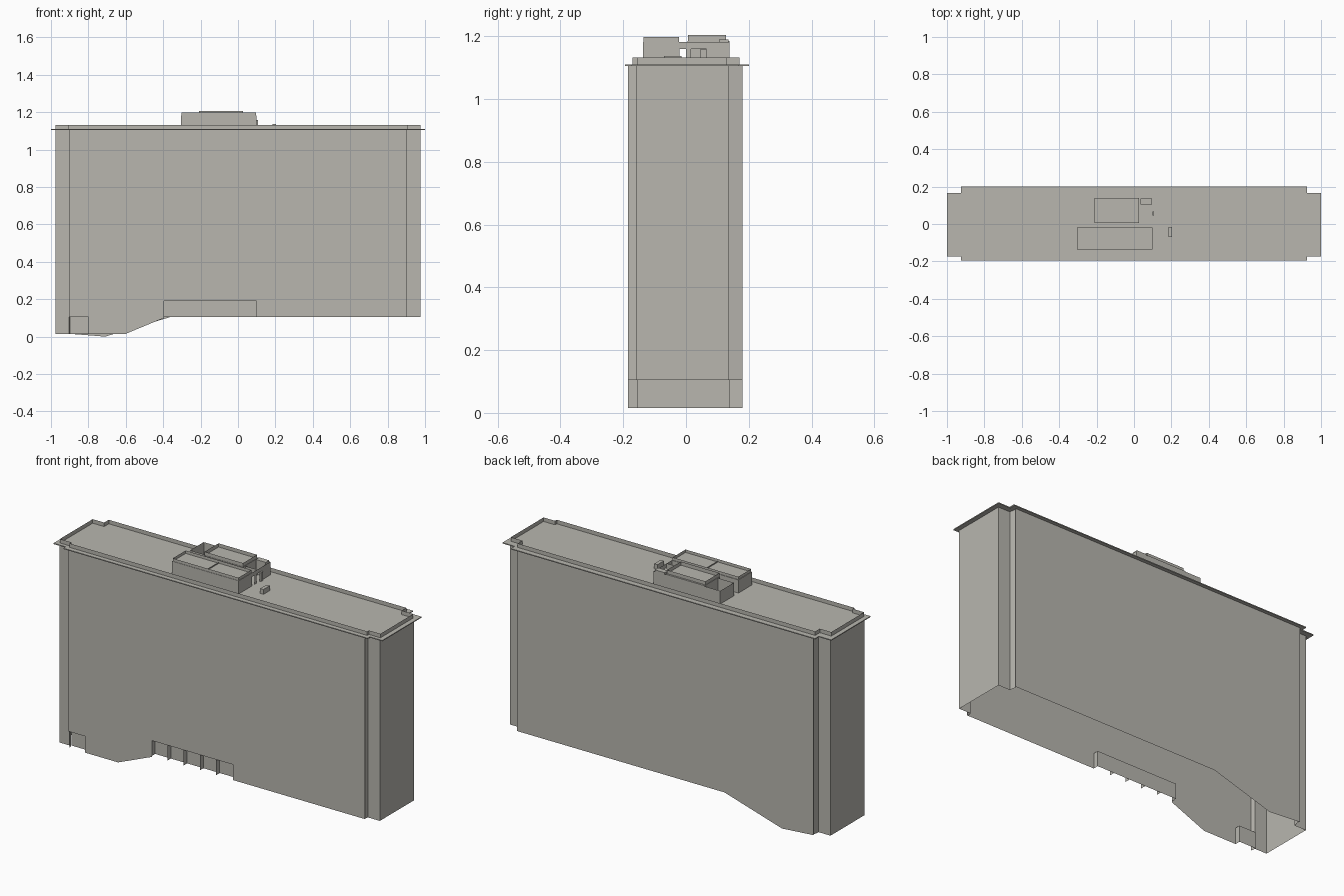
import bpy
import bmesh

cube = bpy.data.objects.get("Cube")
if cube:
    bpy.data.objects.remove(cube, do_unlink=True)

grey = bpy.data.materials.new("warm_grey")
grey.use_nodes = True
COLOUR = (0.48, 0.47, 0.43, 1)
grey.diffuse_color = COLOUR
grey.node_tree.nodes["Principled BSDF"].inputs["Base Color"].default_value = COLOUR


def make(name, faces):
    """Object from a list of polygons, welded where they meet."""
    bm = bmesh.new()
    for face in faces:
        bm.faces.new([bm.verts.new(p) for p in face])
    bmesh.ops.remove_doubles(bm, verts=bm.verts, dist=0.0005)
    bmesh.ops.recalc_face_normals(bm, faces=bm.faces)
    mesh = bpy.data.meshes.new(name)
    bm.to_mesh(mesh)
    bm.free()
    mesh.materials.append(grey)
    obj = bpy.data.objects.new(name, mesh)
    bpy.context.collection.objects.link(obj)
    return obj


def walls(path, z0, z1, closed=True):
    """Upright sheets along a plan path."""
    ends = path[1:] + path[:1] if closed else path[1:]
    return [[(*a, z0), (*b, z0), (*b, z1), (*a, z1)] for a, b in zip(path, ends)]


def flat(path, z):
    return [(x, y, z) for x, y in path]


def rect(x0, x1, y0, y1):
    return [(x0, y0), (x1, y0), (x1, y1), (x0, y1)]


def stepped(xo, xi, front, back, end_front, end_back):
    """Rectangle plan with a stepped-in strip at each end."""
    return [(-xo, end_front), (-xi, end_front), (-xi, front), (xi, front),
            (xi, end_front), (xo, end_front), (xo, end_back), (xi, end_back),
            (xi, back), (-xi, back), (-xi, end_back), (-xo, end_back)]


TOP, LOW, HIGH = 1.107, 0.015, 0.105
FRONT, BACK = -0.185, 0.18
END_FRONT, END_BACK = -0.16, 0.137
RECESS = -0.155
XO, XI = 0.975, 0.903

# Open-bottomed casing: large walls with shaped lower edges
front_edge = [(-XI, TOP), (-XI, HIGH), (-0.8, HIGH), (-0.8, LOW), (-0.6, LOW),
              (-0.395, 0.1), (-0.395, 0.19), (0.1, 0.19), (0.1, HIGH),
              (XI, HIGH), (XI, TOP)]
back_edge = [(-XI, TOP), (-XI, LOW), (-0.71, 0), (-0.36, HIGH), (XI, HIGH), (XI, TOP)]
make("front_wall", [[(x, FRONT, z) for x, z in front_edge]])
make("back_wall", [[(x, BACK, z) for x, z in back_edge]])

# End columns stepped in from the large walls
for side, name, bottom in ((-1, "right_end", LOW), (1, "left_end", HIGH)):
    xi, xo = side * XI, side * XO
    path = [(xi - side * 0.006, FRONT), (xi, END_FRONT), (xo, END_FRONT),
            (xo, END_BACK), (xi, END_BACK), (xi - side * 0.006, BACK)]
    make(name, walls(path, bottom, TOP, closed=False))

# Row of five recesses and the corner recess in the lower front edge
recess = walls([(-0.395, FRONT), (-0.395, RECESS), (0.1, RECESS), (0.1, FRONT)],
               HIGH, 0.19, closed=False)
recess.append(flat(rect(-0.395, 0.1, FRONT, RECESS), 0.19))
make("recess_row", recess)
for i in range(4):
    x = -0.3 + i * 0.099
    make("recess_rib", walls([(x, FRONT), (x, RECESS)], HIGH, 0.19, closed=False))
corner = walls([(-XI, RECESS), (-0.8, RECESS), (-0.8, FRONT)], LOW, HIGH, closed=False)
corner.append(flat(rect(-XI, -0.8, FRONT, RECESS), HIGH))
make("corner_recess", corner)

# Lid flange and upright rim
flange = stepped(1, 0.925, -0.195, 0.2, -0.175, 0.167)
make("lid_flange", walls(flange, 1.105, 1.11) + [flat(flange, 1.105), flat(flange, 1.11)])
make("lid_rim", walls(stepped(XO, 0.905, -0.17, 0.17, -0.155, 0.13), 1.11, 1.132))


def tray(name, outer, inner, shelf, top):
    """Closed block with a thin raised lip around its top."""
    return make(name, walls(outer, 1.11, shelf) + [flat(outer, shelf)] + walls(inner, shelf, top))


# Connector housings on the lid
tray("front_housing", rect(-0.305, 0.1, -0.137, -0.02),
     rect(-0.302, 0.097, -0.135, -0.023), 1.182, 1.198)
make("front_housing_divider", walls([(-0.1, -0.135), (-0.1, -0.023)], 1.182, 1.188, closed=False))
tray("back_housing", rect(-0.21, 0.028, 0.005, 0.138),
     rect(-0.208, 0.026, 0.007, 0.128), 1.185, 1.205)

# Open compartment beside the back housing
make("open_compartment", walls([(-0.21, 0.02), (-0.305, 0.02), (-0.305, 0.138),
                                (-0.21, 0.138)], 1.11, 1.182, closed=False))

# Frame with legs on the other side
make("frame_band", walls([(0.1, -0.02), (0.1, 0.138)], 1.16, 1.182, closed=False))
for y0, y1 in ((0, 0.016), (0.066, 0.138)):
    make("frame_leg", walls([(0.1, y0), (0.1, y1)], 1.11, 1.16, closed=False))
make("frame_back", walls([(0.028, 0.138), (0.1, 0.138)], 1.11, 1.182, closed=False))
make("frame_post", walls(rect(0.035, 0.095, 0.105, 0.135), 1.11, 1.19)
     + [flat(rect(0.035, 0.095, 0.105, 0.135), 1.19)])
make("frame_bar", walls([(0.028, 0.025), (0.1, 0.025)], 1.15, 1.182, closed=False))


# Small pegs on the lid
for name, plan, top in (("side_peg", rect(0.098, 0.107, 0.045, 0.066), 1.158),
                        ("lid_peg", rect(0.184, 0.204, -0.07, -0.015), 1.137)):
    make(name, walls(plan, 1.11, top) + [flat(plan, top)])
